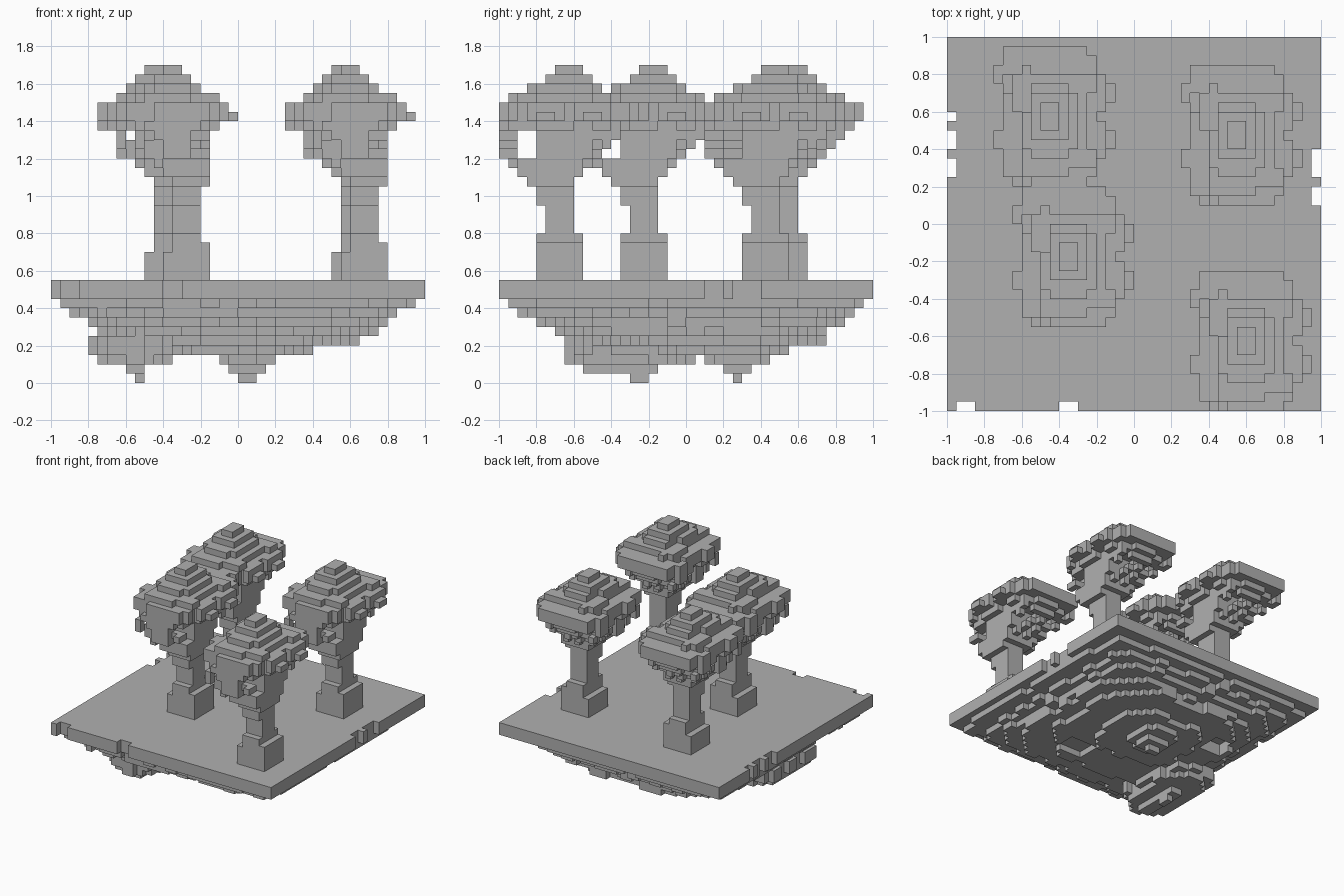
import bpy, bmesh, random
from mathutils import Vector

if "Cube" in bpy.data.objects:
    bpy.data.objects.remove(bpy.data.objects["Cube"])

CELL = 0.05
random.seed(4)

stone = bpy.data.materials.new("plain_grey")
stone.use_nodes = True
GREY = (0.434, 0.434, 0.434, 1)
stone.diffuse_color = GREY
stone.node_tree.nodes["Principled BSDF"].inputs["Base Color"].default_value = GREY


def box(x0, x1, y0, y1, z0, z1):
    """Grid cells of a block; upper limits are exclusive."""
    return {(x, y, z) for x in range(x0, x1) for y in range(y0, y1) for z in range(z0, z1)}


def ragged(x0, x1, y0, y1, z0, z1, keep=0.5, cut=2):
    """A block with stepped corners and short random notches along its rim."""
    cells = box(x0, x1, y0, y1, z0, z1)
    phase = [random.random() < keep for _ in range(200)]
    out = set()
    for x, y, z in cells:
        dx, dy = min(x - x0, x1 - 1 - x), min(y - y0, y1 - 1 - y)
        if dx + dy < cut:
            continue
        if min(dx, dy) == 0:
            side = (x == x0) + 2 * (y == y0)
            if not phase[(side * 43 + (y if dx == 0 else x) // 2) % 200]:
                continue
        out.add((x, y, z))
    return out


def voxel_mesh(name, cells):
    """Mesh with only the outer faces of the cells, merged into flat regions."""
    bm = bmesh.new()
    verts = {}

    def vert(p):
        if p not in verts:
            verts[p] = bm.verts.new(Vector(p) * CELL)
        return verts[p]

    for c in sorted(cells):
        for axis in range(3):
            for step in (0, 1):
                n = list(c)
                n[axis] += 1 if step else -1
                if tuple(n) in cells:
                    continue
                u, v = (axis + 1) % 3, (axis + 2) % 3
                quad = []
                for a, b in ((0, 0), (1, 0), (1, 1), (0, 1)):
                    p = list(c)
                    p[axis] += step
                    p[u] += a
                    p[v] += b
                    quad.append(vert(tuple(p)))
                bm.faces.new(quad if step else quad[::-1])
    bmesh.ops.dissolve_limit(bm, angle_limit=0.02, verts=bm.verts, edges=bm.edges)
    mesh = bpy.data.meshes.new(name)
    bm.to_mesh(mesh)
    bm.free()
    mesh.materials.append(stone)
    return mesh


def place(name, mesh, loc=(0, 0, 0)):
    ob = bpy.data.objects.new(name, mesh)
    ob.location = loc
    bpy.context.collection.objects.link(ob)


# Island slab with small notches in its rim
slab = box(-20, 20, -20, 20, 9, 11)
for y in (5, 6, 8, 9, 11):
    slab -= box(-20, -19, y, y + 1, 9, 11)
for y0, y1 in ((2, 4), (5, 8)):
    slab -= box(19, 20, y0, y1, 9, 11)
for x in (-19, -8):
    slab -= box(x, x + 2, -20, -19, 9, 11)

# Terraced underside
slab |= ragged(-19, 19, -19, 19, 8, 9, 0.7, 1)
slab |= ragged(-18, 17, -18, 18, 7, 8, 0.5, 3)
slab |= ragged(-16, 16, -16, 17, 6, 7, 0.5, 4)
slab |= ragged(-15, 15, -14, 15, 5, 6, 0.5, 5)
slab |= ragged(-13, 13, -10, 15, 4, 5, 0.4, 6)
slab |= ragged(-7, 8, -3, 11, 3, 4, 0.5, 3)
slab -= box(4, 9, -8, -4, 4, 5) | box(-12, -8, 6, 10, 4, 6)

# Hanging rocks below the island
slab |= ragged(-16, -7, -13, 2, 3, 5, 0.6, 2) | ragged(-16, -7, -13, 1, 2, 3, 0.4, 3)
slab |= box(-12, -10, -11, -3, 1, 2) | box(-11, -10, -6, -4, 0, 1)
slab |= ragged(-2, 4, 2, 9, 2, 3, 0.6, 1) | box(-1, 3, 4, 7, 1, 2) | box(0, 2, 5, 6, 0, 1)
place("island", voxel_mesh("island", slab))

# Tree trunk with a stepped foot
tree = box(5, 10, 4, 9, 11, 14) | box(7, 10, 4, 9, 14, 15) | box(6, 9, 4, 9, 14, 16)
tree |= box(6, 9, 5, 8, 16, 21) | box(6, 9, 4, 8, 19, 21) | box(6, 10, 4, 8, 21, 27)

# Flaring branches: solid core, loose outer cells
for i, (x0, y0, y1) in enumerate(((6, 3, 8), (5, 2, 9), (4, 1, 10), (3, 1, 11), (2, 0, 12), (2, 0, 13))):
    z = 21 + i
    tree |= box(max(x0, 5), 10, 4, min(y1, 9 + i // 3), z, z + 1)
    for c in sorted(box(x0, 10, y0, y1, z, z + 1)):
        if c[1] not in (2, 3) and random.random() < 0.4 or c[1] in (2, 3) and z < 24:
            tree.add(c)
tree |= box(2, 5, 4, 6, 24, 26) | box(0 + 2, 3, 4, 6, 26, 27) | box(5, 8, 0, 2, 24, 27)
tree -= box(3, 4, 0, 15, 26, 27)

# Stepped crown
tree |= ragged(1, 11, 0, 14, 27, 28, 0.6, 2) | box(0, 1, 11, 13, 27, 30)
tree |= ragged(1, 11, 0, 15, 28, 30, 0.7, 1) | box(1, 10, 14, 15, 28, 30)
tree |= box(0, 1, 4, 6, 28, 30) | box(11, 12, 3, 7, 28, 30) | box(11, 12, 8, 12, 28, 30)
tree |= box(12, 13, 4, 6, 28, 29) | box(12, 13, 9, 11, 28, 29)
tree |= ragged(2, 11, 1, 13, 30, 31, 0.65, 1) | ragged(3, 9, 3, 11, 31, 32, 0.85, 1)
tree |= box(4, 8, 5, 10, 32, 33) | box(5, 7, 6, 9, 33, 34)

tree_mesh = voxel_mesh("tree", tree)
for name, x, y in (("tree_back_right", -0.75, 0.2), ("tree_back_left", 0.25, 0.1),
                   ("tree_front_right", -0.65, -0.55), ("tree_front_left", 0.3, -1.0)):
    place(name, tree_mesh, (x, y, 0))
